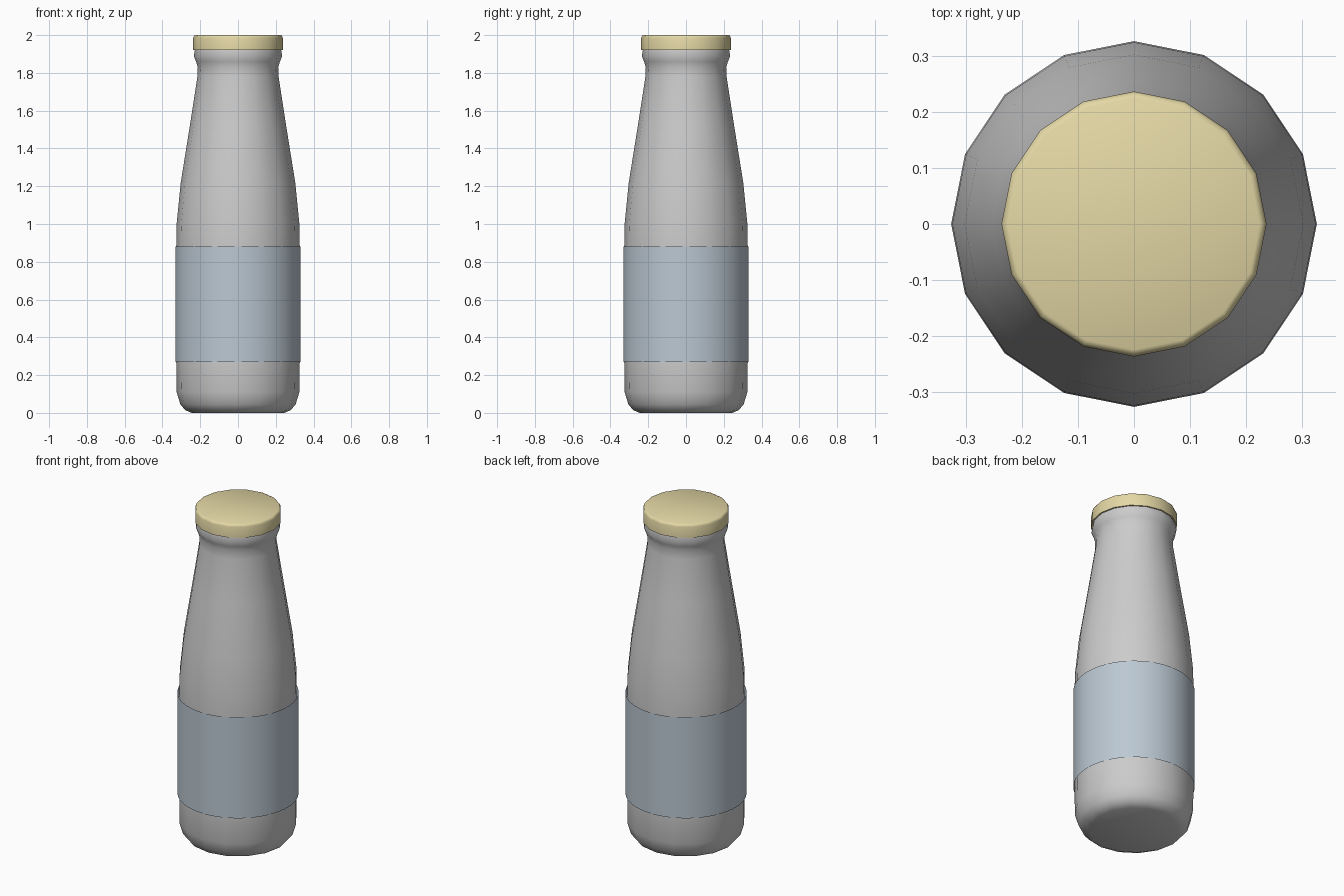
import bpy, bmesh, math

if "Cube" in bpy.data.objects:
    bpy.data.objects.remove(bpy.data.objects["Cube"])

def lathe(name, profile, sides, colour=None, angle=40):
    """Revolve (radius, z) points around z; radius 0 closes to a pole."""
    bm = bmesh.new()
    rings = []
    for r, z in profile:
        rings.append([bm.verts.new((r * math.cos(2 * math.pi * i / sides),
                                    r * math.sin(2 * math.pi * i / sides), z))
                      for i in range(sides)])
    for a, b in zip(rings, rings[1:]):
        for i in range(sides):
            j = (i + 1) % sides
            bm.faces.new((a[i], a[j], b[j], b[i]))
    bmesh.ops.holes_fill(bm, edges=[e for e in bm.edges if e.is_boundary], sides=0)
    bmesh.ops.recalc_face_normals(bm, faces=bm.faces)
    return finish(bm, name, colour, angle)

def finish(bm, name, colour, angle):
    me = bpy.data.meshes.new(name)
    bm.to_mesh(me)
    bm.free()
    ob = bpy.data.objects.new(name, me)
    bpy.context.collection.objects.link(ob)
    if colour:
        mat = bpy.data.materials.new(name + "_colour")
        mat.diffuse_color = (*colour, 1)
        mat.use_nodes = True
        mat.node_tree.nodes["Principled BSDF"].inputs["Base Color"].default_value = mat.diffuse_color
        me.materials.append(mat)
    bpy.ops.object.select_all(action='DESELECT')
    ob.select_set(True)
    bpy.context.view_layer.objects.active = ob
    bpy.ops.object.shade_smooth_by_angle(angle=math.radians(angle))
    return ob

# Bottle body with rounded foot, tapering shoulder and neck lip
lathe("bottle", [(0.245, 0.0), (0.28, 0.015), (0.305, 0.045), (0.325, 0.11),
                 (0.327, 0.27), (0.327, 0.88), (0.325, 1.0), (0.303, 1.22),
                 (0.255, 1.52), (0.215, 1.78), (0.213, 1.83), (0.222, 1.86),
                 (0.234, 1.89), (0.228, 1.925)], 16, (0.84, 0.86, 0.85))

# Cap with a softened top rim
lathe("cap", [(0.237, 1.92), (0.237, 1.985), (0.233, 1.996), (0.225, 2.0)],
      16, (0.78, 0.69, 0.38), 50)

# Thin open label sleeve
bm = bmesh.new()
bmesh.ops.create_cone(bm, cap_ends=False, segments=64,
                      radius1=0.332, radius2=0.332, depth=0.61)
bmesh.ops.translate(bm, verts=bm.verts, vec=(0, 0, 0.575))
label = finish(bm, "label", (0.50, 0.58, 0.65), 40)
